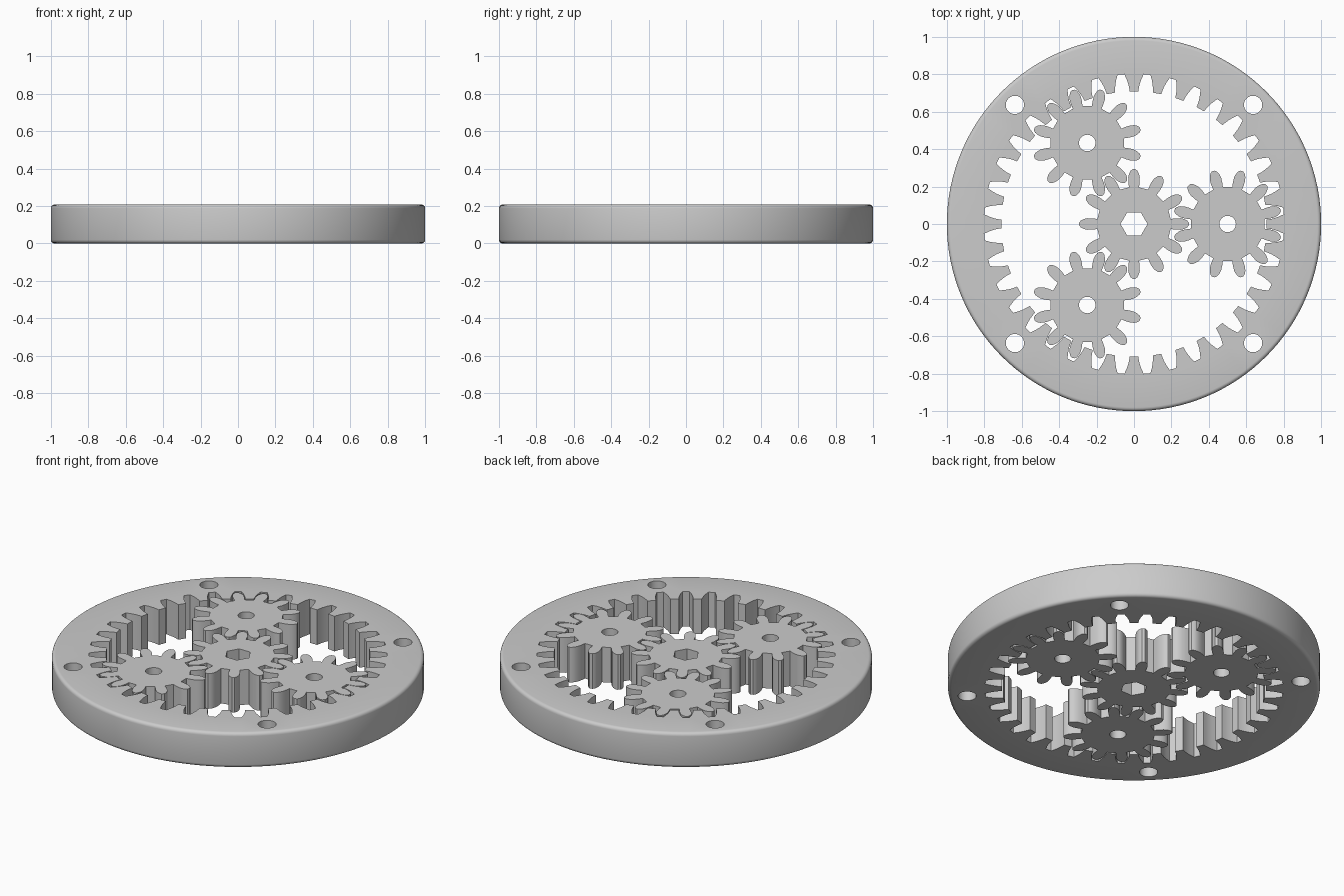
import bpy, bmesh
from math import sin, cos, pi, radians, atan2, hypot

if "Cube" in bpy.data.objects:
    bpy.data.objects.remove(bpy.data.objects["Cube"])

HEIGHT = 0.208


def circle(r, n, cx=0, cy=0, start=0):
    return [(cx + r * cos(start + 2 * pi * i / n), cy + r * sin(start + 2 * pi * i / n))
            for i in range(n)]


def toothed(half_profile, teeth, start):
    """Repeat a mirrored (radius, half width) flank profile around a circle."""
    pts = []
    flank = [(r, -w) for r, w in half_profile] + [(r, w) for r, w in reversed(half_profile)]
    for i in range(teeth):
        a = start + 2 * pi * i / teeth
        for r, w in flank:
            b = a + atan2(w, r)
            pts.append((r * cos(b), r * sin(b)))
    return pts


def plate(name, outer, holes, rim, location=(0, 0, 0)):
    """Flat plate with holes; rim lists (inset, z) steps for the outer wall."""
    bm = bmesh.new()
    caps = ([], [])
    straight = [(0, 0), (0, HEIGHT)]
    for loop, steps in [(outer, rim)] + [(h, straight) for h in holes]:
        n = len(loop)
        rows = []
        for inset, z in steps:
            row = []
            for x, y in loop:
                k = 1 - inset / hypot(x, y)
                row.append(bm.verts.new((x * k, y * k, z)))
            rows.append(row)
        for a, b in zip(rows, rows[1:]):
            for i in range(n):
                j = (i + 1) % n
                bm.faces.new((a[i], a[j], b[j], b[i]))
        for cap, row in zip(caps, (rows[0], rows[-1])):
            cap += [bm.edges.get((row[i], row[(i + 1) % n])) for i in range(n)]
    for cap, nz in zip(caps, (-1, 1)):
        bmesh.ops.triangle_fill(bm, edges=cap, use_beauty=True, normal=(0, 0, nz))
    bmesh.ops.recalc_face_normals(bm, faces=bm.faces)
    mesh = bpy.data.meshes.new(name)
    bm.to_mesh(mesh)
    bm.free()
    ob = bpy.data.objects.new(name, mesh)
    ob.location = location
    bpy.context.collection.objects.link(ob)
    bpy.ops.object.select_all(action='DESELECT')
    ob.select_set(True)
    bpy.context.view_layer.objects.active = ob
    bpy.ops.object.shade_smooth_by_angle(angle=radians(30))
    return ob


# Ring gear: internal slots, four bolt holes and a rounded outer rim
B = 0.02
arc = [(B * (1 - sin(t)), B * (1 - cos(t))) for t in [pi / 2 * i / 4 for i in range(5)]]
rim = arc + [(i, HEIGHT - z) for i, z in reversed(arc)]
slot = [(0.709, 0.039), (0.73, 0.0375), (0.75, 0.0345), (0.775, 0.028), (0.802, 0.018)]
bolts = [circle(0.049, 32, 0.9 * cos(a), 0.9 * sin(a))
         for a in [pi / 4 + i * pi / 2 for i in range(4)]]
plate("ring_gear", circle(1, 128), [toothed(slot, 36, radians(5))] + bolts, rim)

# Sun gear with hexagonal bore
tooth = [(0.198, 0.027), (0.225, 0.0305), (0.25, 0.031), (0.268, 0.027),
         (0.284, 0.019), (0.293, 0.008)]
flat = [(0, 0), (0, HEIGHT)]
plate("sun_gear", toothed(tooth, 12, 0), [circle(0.072, 6)], flat)

# Three planet gears, turned half a tooth to mesh with the sun
for i in range(3):
    a = 2 * pi * i / 3
    plate(f"planet_gear_{i + 1}", toothed(tooth, 12, radians(15)), [circle(0.044, 32)],
          flat, (0.5 * cos(a), 0.5 * sin(a), 0))
